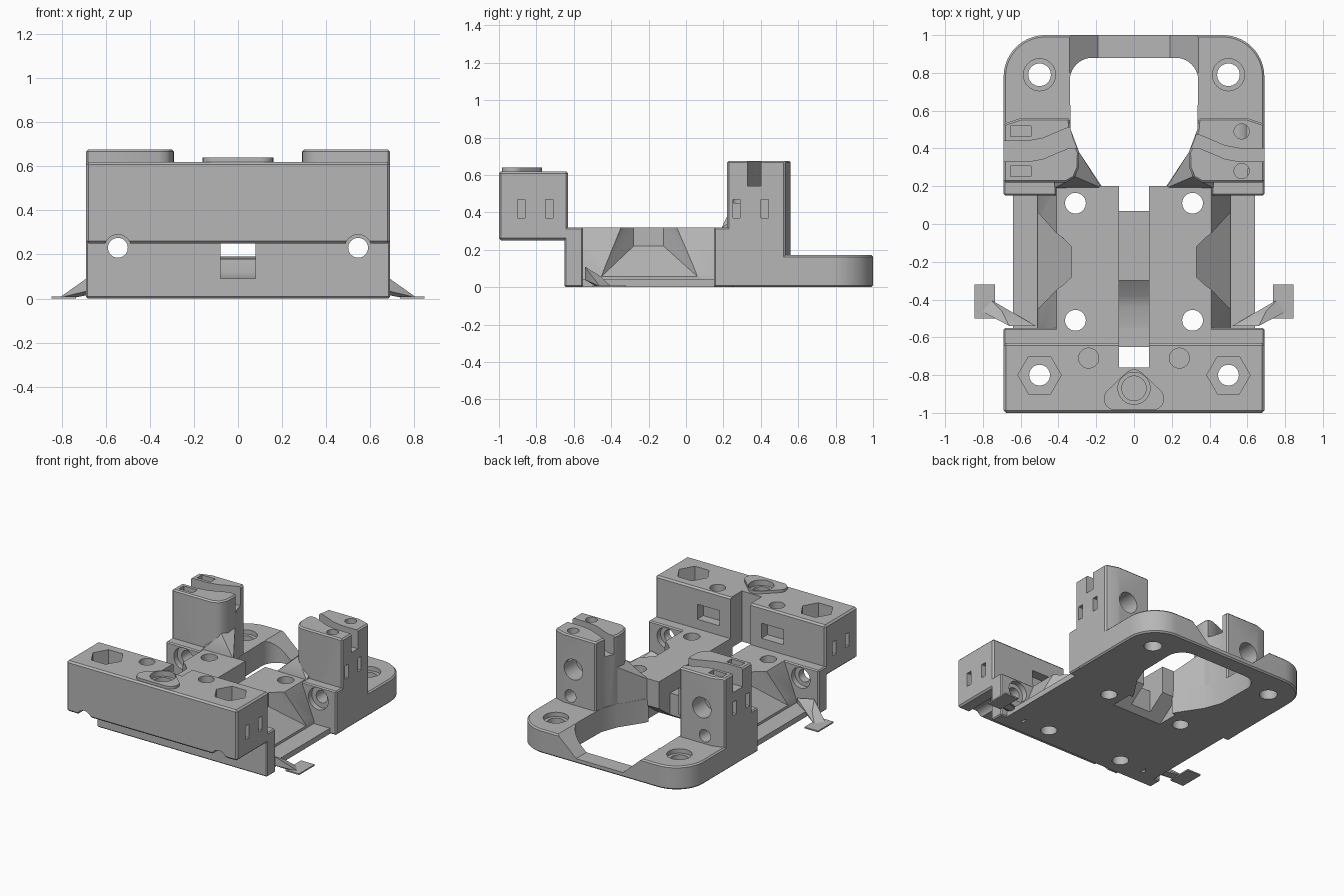
import bpy, bmesh, math
from mathutils import Vector

cube = bpy.data.objects.get("Cube")
if cube:
    bpy.data.objects.remove(cube, do_unlink=True)

grey = bpy.data.materials.new("plain_grey")
grey.use_nodes = True
grey.diffuse_color = (0.47, 0.47, 0.47, 1)
for node in grey.node_tree.nodes:
    if node.type == 'BSDF_PRINCIPLED':
        node.inputs["Base Color"].default_value = (0.47, 0.47, 0.47, 1)


def finish(name, bm, bevel=0):
    bmesh.ops.recalc_face_normals(bm, faces=bm.faces)
    if bevel:
        sharp = [e for e in bm.edges if e.calc_face_angle(0) > 0.6]
        bmesh.ops.bevel(bm, geom=sharp, offset=bevel, segments=1, affect='EDGES')
    me = bpy.data.meshes.new(name)
    bm.to_mesh(me)
    bm.free()
    ob = bpy.data.objects.new(name, me)
    bpy.context.scene.collection.objects.link(ob)
    me.materials.append(grey)
    return ob


def prism(name, pts, lo, hi, axis='z', bevel=0):
    # Extrude a 2D outline along one axis
    place = {'x': lambda a, b, c: (c, a, b),
             'y': lambda a, b, c: (a, c, b),
             'z': lambda a, b, c: (a, b, c)}[axis]
    bm = bmesh.new()
    low = [bm.verts.new(place(a, b, lo)) for a, b in pts]
    high = [bm.verts.new(place(a, b, hi)) for a, b in pts]
    bm.faces.new(low)
    bm.faces.new(high)
    n = len(pts)
    for i in range(n):
        j = (i + 1) % n
        bm.faces.new((low[i], low[j], high[j], high[i]))
    return finish(name, bm, bevel)


def box(name, x, y, z, bevel=0):
    x = sorted(x)
    return prism(name, [(x[0], y[0]), (x[1], y[0]), (x[1], y[1]), (x[0], y[1])],
                 z[0], z[1], 'z', bevel)


def arc(cx, cy, r, start=0, end=360, n=32):
    full = end - start == 360
    steps = n if full else n + 1
    return [(cx + r * math.cos(math.radians(start + (end - start) * i / n)),
             cy + r * math.sin(math.radians(start + (end - start) * i / n)))
            for i in range(steps)]


def hull(name, pts):
    bm = bmesh.new()
    for p in pts:
        bm.verts.new(p)
    out = bmesh.ops.convex_hull(bm, input=bm.verts)
    bmesh.ops.delete(bm, geom=[v for v in bm.verts if not v.link_faces], context='VERTS')
    bmesh.ops.dissolve_limit(bm, angle_limit=0.01, verts=bm.verts, edges=bm.edges)
    return finish(name, bm)


def cut(targets, cutter):
    cutter.hide_render = True
    for ob in targets:
        mod = ob.modifiers.new("cut", 'BOOLEAN')
        mod.operation = 'DIFFERENCE'
        mod.solver = 'EXACT'
        mod.object = cutter
        bpy.context.view_layer.objects.active = ob
        bpy.ops.object.modifier_apply(modifier=mod.name)
    bpy.data.objects.remove(cutter, do_unlink=True)


def drill(targets, a, b, r, lo, hi, axis='z', n=32):
    cut(targets, prism("cutter", arc(a, b, r, n=n), lo, hi, axis))


def pocket(targets, x, y, z):
    cut(targets, box("cutter", x, y, z))


def mirrored(half):
    return half + [(-x, y) for x, y in reversed(half)]


# Main bodies
front_block = box("front_block", (-.69, .69), (-1, -.63), (.25, .62), .012)
front_wall = box("front_wall", (-.69, .69), (-.65, -.55), (0, .32), .008)
base_plate = box("base_plate", (-.64, .64), (-.6, .2), (0, .04))
center_block = prism("center_block", mirrored([(.51, 0), (.51, .06), (.41, .32)]), -.6, .2, 'y')

# Rounded rear frame with its opening and lowered rear bar
outer = [(.69, .2)] + arc(.47, .78, .22, 0, 90, 14)
frame = prism("rear_frame", mirrored(outer), 0, .172, 'z', .01)
opening = [(.165, .19), (.29, .38), (.335, .5)] + arc(.22, .76, .12, 0, 90, 10)
cut([frame], prism("cutter", mirrored(opening), -.1, .3))
cut([frame], prism("cutter", mirrored([(.19, .035), (.36, .19), (.36, .3)]), .8, 1.1, 'y'))

# Locating boss on the front block
tri = []
for cx, cy in ((-.1, -.925), (.1, -.925), (0, -.83)):
    tri += [(x, y, z) for x, y in arc(cx, cy, .06, n=24) for z in (.58, .64)]
boss = hull("triangular_boss", tri)
drill([boss, front_block], 0, -.87, .085, .6, .7)
drill([boss, front_block], 0, -.87, .065, .36, .7)

# Wire channel along the middle, and the relief beneath its rear end
pocket([front_block, boss], (-.08, .08), (-.76, -.6), (.2, .7))
channel = [(-.7, .4), (-.7, .09), (-.44, .09), (-.38, .12), (-.3, .18), (.07, .19),
           (.07, -.1), (.25, -.1), (.25, .4)]
cut([front_wall, center_block, base_plate], prism("cutter", channel, -.08, .08, 'x'))
cut([center_block, base_plate],
    prism("cutter", [(0, -.02), (.25, -.02), (.25, .16)], -.2, .2, 'x'))
for s in (1, -1):
    cut([center_block], hull("cutter", [(s * x, y, z) for y in (-.58, .07)
                                        for x, z in ((.05, .28), (.08, .33), (.05, .33))]))

for s in (1, -1):
    side = "left" if s > 0 else "right"

    # Rear ledge, tower and the web that flows into the middle
    ledge = box(side + "_ledge", (s * .41, s * .69), (.15, .26), (0, .32), .008)
    plan = [(.69, .22), (.36, .22), (.315, .245), (.292, .3), (.29, .38), (.318, .44),
            (.335, .5), (.34, .56), (.6, .56), (.69, .53)]
    tower = prism(side + "_tower", [(s * x, y) for x, y in plan], .002, .676, 'z', .01)
    web = hull(side + "_web", [(s * x, y, z) for x, y, z in (
        (.17, .19, 0), (.29, .38, 0), (.42, .19, 0), (.42, .38, 0), (.17, .19, .31),
        (.29, .38, .44), (.31, .25, .44), (.42, .19, .318), (.42, .38, .44))])

    # Curved groove across the tower top
    low, high = (.33, .40) if s > 0 else (.33, .44)
    bend = [(.75, 0), (.56, 0), (.48, .015), (.41, .045), (.35, .07), (.2, .08)]
    groove = [(s * x, low + d) for x, d in bend] + [(s * x, high + d) for x, d in reversed(bend)]
    cut([tower], prism("cutter", groove, .54, .8))

    # Fastener pockets on the tower
    for y in (.28, .49):
        if s > 0:
            drill([tower], .57, y, .04, .45, .8)
        else:
            pocket([tower], (-.655, -.545), (y - .028, y + .028), (.57, .8))
    for y in (.27, .42):
        pocket([tower], (s * .6, s * .8), (y - .02, y + .02), (.37, .47))
    drill([tower], s * .52, .43, .075, .42, .7, 'y')

    # Long rods bores from front to back
    drill([front_block], s * .545, .23, .06, -1.1, -.6, 'y')
    drill([front_wall, ledge, tower], s * .545, .23, .045, -.8, .7, 'y')
    drill([ledge], s * .545, .23, .08, .1, .19, 'y')
    drill([front_wall], s * .545, .23, .075, -.59, -.5, 'y')

    # Faceted scoop in the flank of the centre block
    cut([center_block], hull("cutter", [(s * x, y, z) for x, y, z in (
        (.33, -.28, .22), (.33, -.12, .22), (.33, -.28, .4), (.33, -.12, .4),
        (.53, -.47, .04), (.53, .08, .04), (.6, -.47, .4), (.6, .08, .4))]))

    # Vertical screw holes
    for y in (.11, -.51):
        drill([center_block, base_plate, front_wall, web], s * .31, y, .055, -.1, .5)
    drill([frame], s * .5, .79, .06, -.1, .3)
    drill([frame], s * .5, .79, .085, .14, .3)
    drill([front_block], s * .5, -.8, .055, .1, .8)
    drill([front_block], s * .5, -.8, .115, .5, .8, n=6)
    drill([front_block], s * .24, -.71, .053, .52, .8)
    drill([base_plate, front_wall], s * .49, -.52, .04, -.1, .025, n=6)

    # Side and rear slots of the front block
    for y in (-.88, -.73):
        pocket([front_block], (s * .6, s * .8), (y - .02, y + .02), (.37, .47))
    pocket([front_block], (s * .17, s * .35), (-.7, -.5), (.39, .5))

    # Thin outrigger foot and its brace
    box(side + "_foot", (s * .735, s * .845), (-.5, -.32), (0, .01))
    hull(side + "_foot_brace", [(s * x, y, z) for x, y, z in (
        (.52, -.54, .05), (.52, -.54, .08), (.66, -.54, .04), (.66, -.54, .11),
        (.76, -.4, .004), (.81, -.46, .004), (.74, -.48, .004), (.7, -.46, .06))])

# Smooth the round walls, keep the edges crisp
for ob in bpy.context.scene.objects:
    ob.select_set(ob.type == 'MESH')
    if ob.type == 'MESH':
        bpy.context.view_layer.objects.active = ob
bpy.ops.object.shade_smooth_by_angle(angle=math.radians(30))
